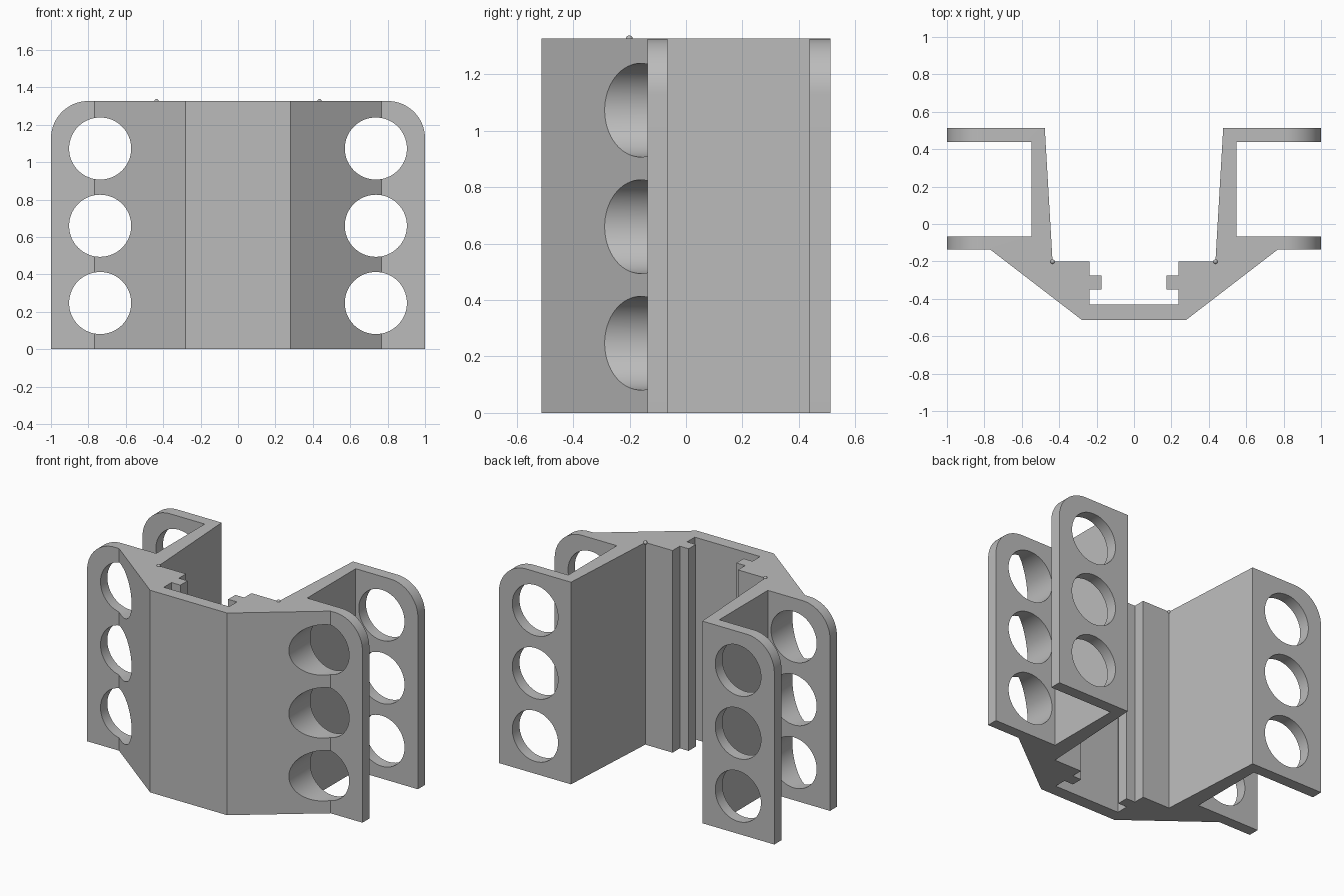
import bpy, bmesh, math
from mathutils import Matrix

if "Cube" in bpy.data.objects:
    bpy.data.objects.remove(bpy.data.objects["Cube"])

HEIGHT = 1.327
CORNER = 0.2
HOLE_X, HOLE_R = 0.737, 0.166
HOLE_Z = (0.247, 0.66, 1.073)

grey = bpy.data.materials.new("plain grey")
grey.diffuse_color = (0.5, 0.5, 0.5, 1)
grey.use_nodes = True
grey.node_tree.nodes["Principled BSDF"].inputs["Base Color"].default_value = grey.diffuse_color


def finish(name, bm):
    bmesh.ops.recalc_face_normals(bm, faces=bm.faces[:])
    mesh = bpy.data.meshes.new(name)
    bm.to_mesh(mesh)
    bm.free()
    mesh.materials.append(grey)
    obj = bpy.data.objects.new(name, mesh)
    bpy.context.collection.objects.link(obj)
    return obj


def prism(name, points, direction):
    """Extrude a closed outline along a direction."""
    bm = bmesh.new()
    face = bm.faces.new([bm.verts.new(p) for p in points])
    new = bmesh.ops.extrude_face_region(bm, geom=[face])["geom"]
    bmesh.ops.translate(bm, vec=direction,
                        verts=[v for v in new if isinstance(v, bmesh.types.BMVert)])
    return finish(name, bm)


def activate(obj):
    bpy.ops.object.select_all(action='DESELECT')
    obj.select_set(True)
    bpy.context.view_layer.objects.active = obj


def boolean(target, tool, operation):
    mod = target.modifiers.new("cut", 'BOOLEAN')
    mod.operation, mod.object, mod.solver = operation, tool, 'EXACT'
    activate(target)
    bpy.ops.object.modifier_apply(modifier=mod.name)
    bpy.data.objects.remove(tool)


# Bracket plan outline: right half, then mirrored
half = [(0.28, -0.512), (0.768, -0.137), (1, -0.137), (1, -0.066),
        (0.5485, -0.066), (0.5485, 0.438), (1, 0.438), (1, 0.512),
        (0.477, 0.512), (0.4355, -0.2), (0.2375, -0.2), (0.2375, -0.275),
        (0.1735, -0.275), (0.1735, -0.35), (0.2375, -0.35), (0.2375, -0.43)]
plan = half + [(-x, y) for x, y in reversed(half)]
bracket = prism("bracket", [(x, y, 0) for x, y in plan], (0, 0, HEIGHT))

# Rounded upper corners on the four flanges
arc = [(1.0 - CORNER + CORNER * math.cos(a), HEIGHT - CORNER + CORNER * math.sin(a))
       for a in (math.pi / 2 * i / 20 for i in range(21))]
for side in (1, -1):
    corner = [(side * 1.1, HEIGHT - CORNER)] + [(side * x, z) for x, z in arc]
    corner += [(side * (1 - CORNER), HEIGHT + 0.1), (side * 1.1, HEIGHT + 0.1)]
    tool = prism("corner_cutter", [(x, -1, z) for x, z in corner], (0, 2, 0))
    boolean(bracket, tool, 'DIFFERENCE')

# Three round holes through each pair of flanges
for side in (1, -1):
    for z in HOLE_Z:
        bm = bmesh.new()
        bmesh.ops.create_cone(bm, cap_ends=True, segments=64, radius1=HOLE_R,
                              radius2=HOLE_R, depth=2,
                              matrix=Matrix.Translation((side * HOLE_X, 0, z))
                              @ Matrix.Rotation(math.pi / 2, 4, 'X'))
        boolean(bracket, finish("hole_cutter", bm), 'DIFFERENCE')

activate(bracket)
bpy.ops.object.shade_smooth_by_angle(angle=math.radians(25))

# Small balls on the top inner corners
for side, label in ((1, "right"), (-1, "left")):
    bm = bmesh.new()
    bmesh.ops.create_uvsphere(bm, u_segments=16, v_segments=10, radius=0.012,
                              matrix=Matrix.Translation((side * 0.4355, -0.201, HEIGHT - 0.001)))
    ball = finish(label + "_corner_ball", bm)
    activate(ball)
    bpy.ops.object.shade_smooth_by_angle(angle=math.radians(40))
